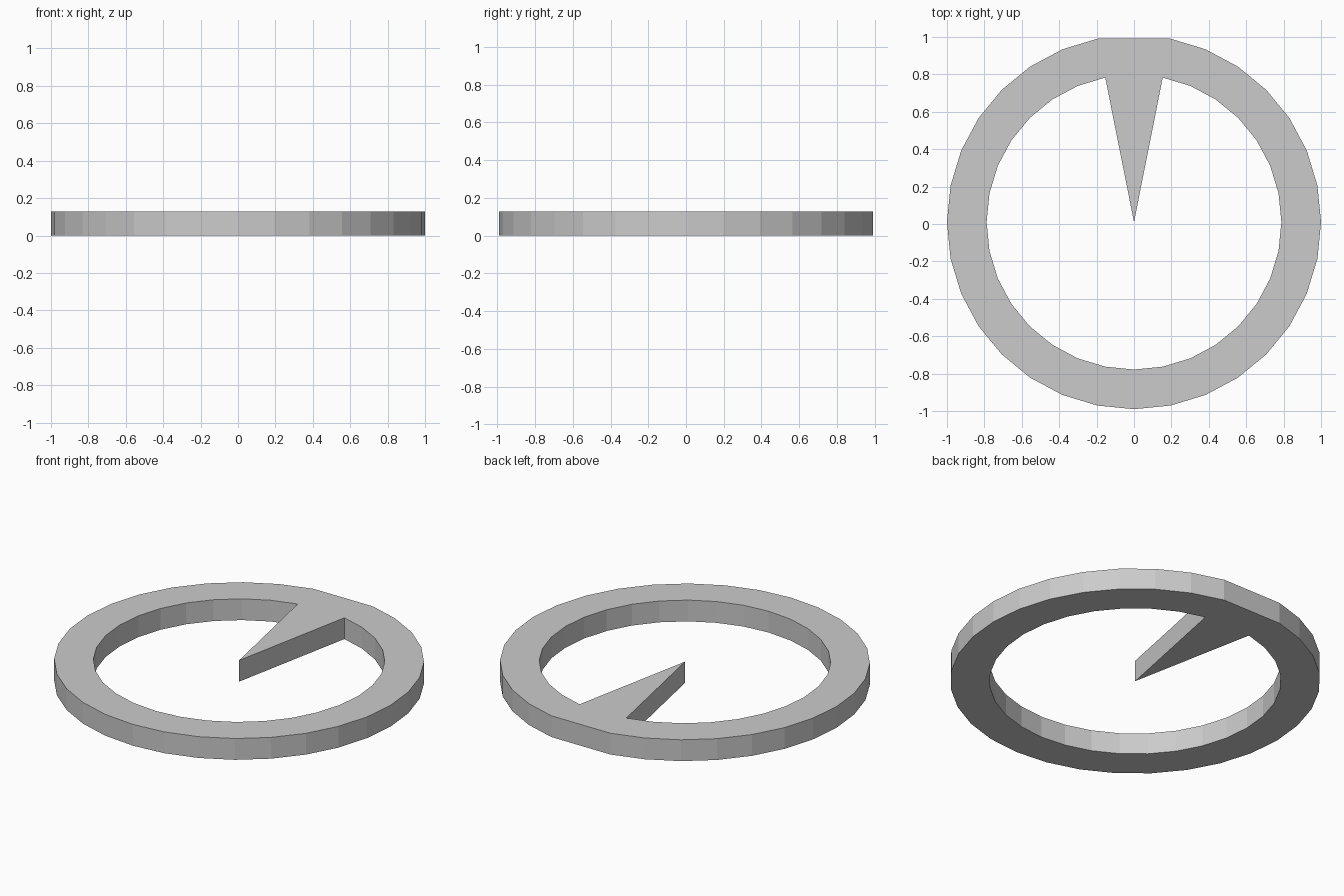
import bpy, bmesh
from math import sin, cos, tau

if "Cube" in bpy.data.objects:
    bpy.data.objects.remove(bpy.data.objects["Cube"])

SIDES = 32
OUTER, INNER, HEIGHT = 1.0, 0.788, 0.127
CENTRE_Y = 0.01

bm = bmesh.new()

def circle(radius):
    # vertices i = 1..31, leaving out the one at the very top (+y)
    return [bm.verts.new((radius * sin(tau * i / SIDES),
                          CENTRE_Y + radius * cos(tau * i / SIDES), 0))
            for i in range(1, SIDES)]

outer, inner = circle(OUTER), circle(INNER)

# ring segments
for i in range(SIDES - 2):
    bm.faces.new((outer[i], outer[i + 1], inner[i + 1], inner[i]))

# top segment with the pointer reaching to the centre
tip = bm.verts.new((0, CENTRE_Y, 0))
bm.faces.new((outer[-1], outer[0], inner[0], tip))
bm.faces.new((outer[-1], tip, inner[-1]))

# thickness
base = bm.faces[:]
result = bmesh.ops.extrude_face_region(bm, geom=base, use_keep_orig=True)
top = [g for g in result["geom"] if isinstance(g, bmesh.types.BMVert)]
bmesh.ops.translate(bm, verts=top, vec=(0, 0, HEIGHT))
bmesh.ops.recalc_face_normals(bm, faces=bm.faces[:])

mesh = bpy.data.meshes.new("pointer_ring")
bm.to_mesh(mesh)
bm.free()
ring = bpy.data.objects.new("pointer_ring", mesh)
bpy.context.collection.objects.link(ring)
